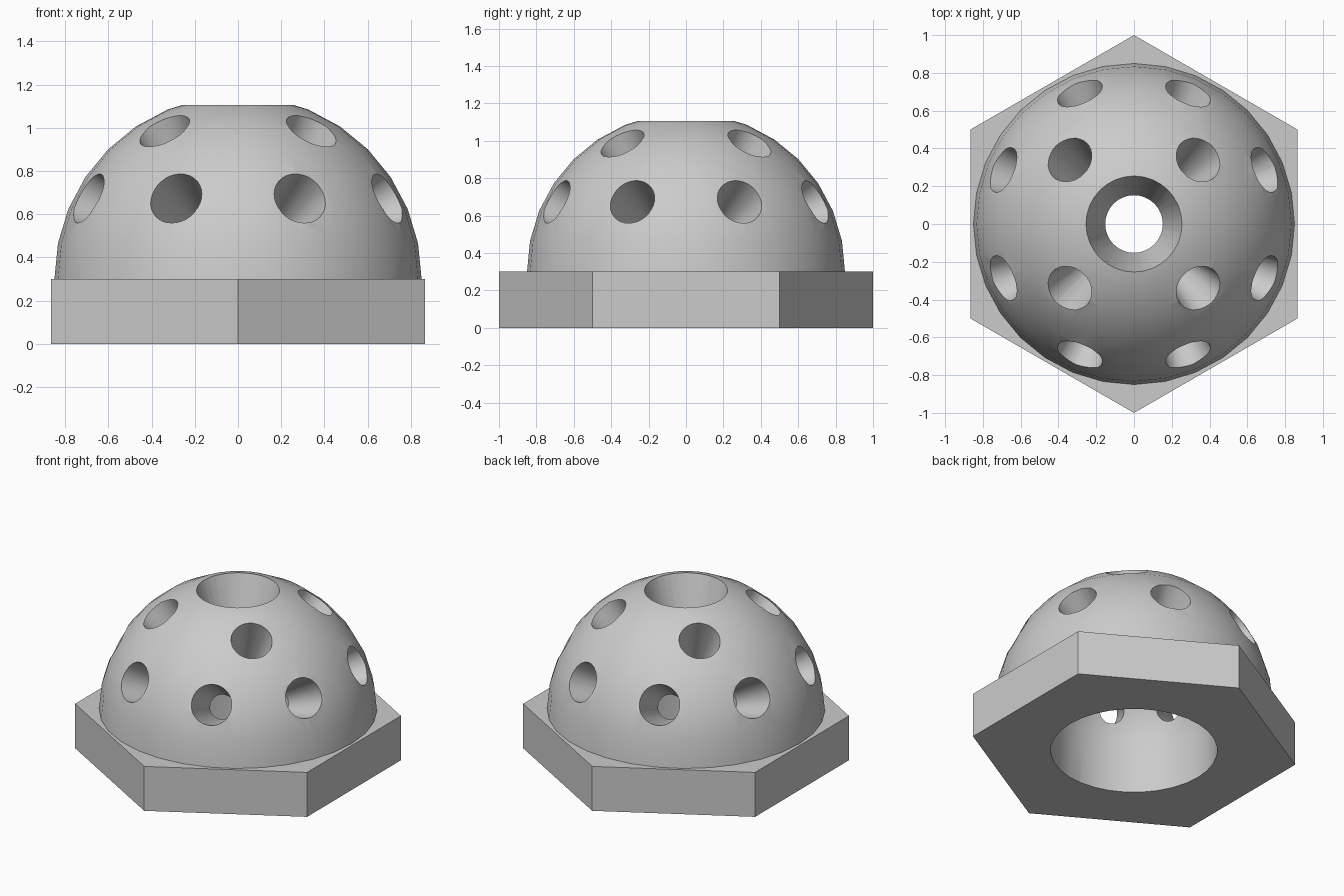
import bpy, bmesh
from math import radians, sin, cos, pi
from mathutils import Matrix, Vector

if "Cube" in bpy.data.objects:
    bpy.data.objects.remove(bpy.data.objects["Cube"])

CENTRE = Vector((0, 0, 0.3))
OUTER, INNER = 0.85, 0.51


def lathe(bm, profile, segments, matrix=Matrix()):
    """Spin an (r, z) profile that starts and ends on the axis into a closed solid."""
    part = bmesh.new()
    verts = [part.verts.new((r, 0, z)) for r, z in profile]
    edges = [part.edges.new(pair) for pair in zip(verts, verts[1:])]
    bmesh.ops.spin(part, geom=verts + edges, cent=(0, 0, 0), axis=(0, 0, 1),
                   angle=2 * pi, steps=segments, use_merge=True)
    bmesh.ops.remove_doubles(part, verts=part.verts, dist=1e-5)
    bmesh.ops.transform(part, matrix=matrix, verts=part.verts)
    bmesh.ops.recalc_face_normals(part, faces=part.faces)
    mesh = bpy.data.meshes.new("part")
    part.to_mesh(mesh)
    part.free()
    bm.from_mesh(mesh)
    bpy.data.meshes.remove(mesh)


def make_object(name, bm):
    mesh = bpy.data.meshes.new(name)
    bm.to_mesh(mesh)
    bm.free()
    obj = bpy.data.objects.new(name, mesh)
    bpy.context.collection.objects.link(obj)
    return obj


def solid(name, profile, segments, matrix=Matrix()):
    bm = bmesh.new()
    lathe(bm, profile, segments, matrix)
    return make_object(name, bm)


def combine(target, other, operation):
    """Apply a boolean and remove the helper object."""
    mod = target.modifiers.new("boolean", "BOOLEAN")
    mod.operation = operation
    mod.solver = "EXACT"
    mod.object = other
    bpy.context.view_layer.objects.active = target
    bpy.ops.object.modifier_apply(modifier=mod.name)
    bpy.data.objects.remove(other)


def dome_arc(radius):
    """Quarter circle from the equator to the pole in 11.25 degree steps."""
    return [(radius * cos(i * pi / 16) if i < 8 else 0.0,
             CENTRE.z + radius * sin(i * pi / 16)) for i in range(9)]


# hexagonal base
body = solid("perforated_dome_on_hex_base", [(0, 0), (1, 0), (1, 0.3), (0, 0.3)], 6,
             Matrix.Rotation(radians(30), 4, "Z"))

# dome, sunk slightly into the base so the two join
dome = solid("dome", [(0, 0.2), (OUTER, 0.2)] + dome_arc(OUTER), 32)
combine(body, dome, "UNION")

# round bore with a domed ceiling
bore = solid("bore", [(0, -0.1), (INNER, -0.1)] + dome_arc(INNER), 32)
combine(body, bore, "DIFFERENCE")

# tapered holes, all pointing at the dome's centre
holes = bmesh.new()


def hole(azimuth, elevation, slope):
    near, far = 0.3, 1.0
    profile = [(0, near), (near * slope, near), (far * slope, far), (0, far)]
    matrix = (Matrix.Translation(CENTRE)
              @ Matrix.Rotation(radians(azimuth), 4, "Z")
              @ Matrix.Rotation(radians(90 - elevation), 4, "Y"))
    lathe(holes, profile, 32, matrix)


hole(0, 90, 0.315)
for i in range(4):
    hole(45 + 90 * i, 55, 0.151)
for i in range(8):
    hole(22.5 + 45 * i, 26.5, 0.151)
combine(body, make_object("hole_cutters", holes), "DIFFERENCE")

# smooth curved walls, sharp rims
bpy.ops.object.select_all(action="DESELECT")
body.select_set(True)
bpy.context.view_layer.objects.active = body
bpy.ops.object.shade_smooth_by_angle(angle=radians(30))
